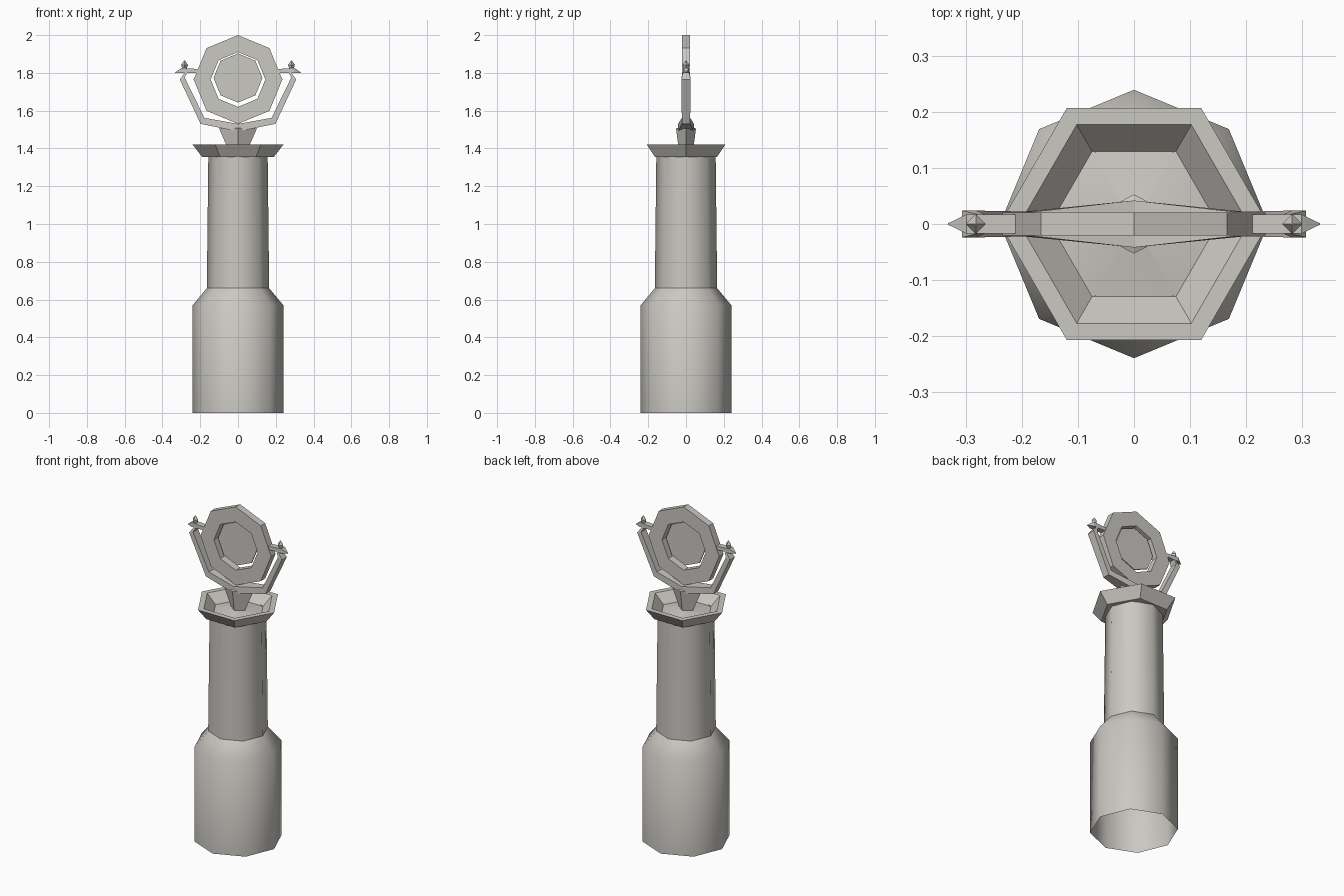
import bpy, math
from mathutils import Matrix

cube = bpy.data.objects.get("Cube")
if cube:
    bpy.data.objects.remove(cube)

stone = bpy.data.materials.new("pale_warm_grey")
stone.use_nodes = True
stone.diffuse_color = (0.60, 0.58, 0.54, 1)
stone.node_tree.nodes["Principled BSDF"].inputs["Base Color"].default_value = (0.60, 0.58, 0.54, 1)


def make(name, verts, faces, smooth=0):
    mesh = bpy.data.meshes.new(name)
    mesh.from_pydata(verts, [], faces)
    mesh.materials.append(stone)
    obj = bpy.data.objects.new(name, mesh)
    bpy.context.collection.objects.link(obj)
    bpy.ops.object.select_all(action='DESELECT')
    bpy.context.view_layer.objects.active = obj
    obj.select_set(True)
    bpy.ops.object.mode_set(mode='EDIT')
    bpy.ops.mesh.select_all(action='SELECT')
    bpy.ops.mesh.remove_doubles(threshold=0.0001)
    bpy.ops.mesh.normals_make_consistent(inside=False)
    bpy.ops.object.mode_set(mode='OBJECT')
    if smooth:
        bpy.ops.object.shade_smooth_by_angle(angle=math.radians(smooth))
    return obj


def loft(name, rings, closed=False, caps=False, smooth=0):
    """Skin a list of equal-length vertex rings."""
    n, verts, faces = len(rings[0]), [v for r in rings for v in r], []
    for i in range(len(rings) if closed else len(rings) - 1):
        a, b = i * n, (i + 1) % len(rings) * n
        faces += [(a + k, a + (k + 1) % n, b + (k + 1) % n, b + k) for k in range(n)]
    if caps:
        faces += [tuple(range(n))[::-1], tuple(range(len(verts) - n, len(verts)))]
    return make(name, verts, faces, smooth)


def ring(sides, r, z, squash=1):
    return [(r * math.cos(k * math.tau / sides), squash * r * math.sin(k * math.tau / sides), z)
            for k in range(sides)]


def lathe(name, sides, profile, **kw):
    return loft(name, [ring(sides, r, z) for r, z in profile], **kw)


# Pedestal: open octagonal base with shoulder, then the column
lathe("base", 8, [(0.24, 0), (0.24, 0.57), (0.165, 0.66)], smooth=50)
lathe("column", 8, [(0.165, 0.66), (0.157, 1.37)], smooth=50)

# Hexagonal dish with a thick rim and a low domed floor
lathe("dish", 6, [(0.15, 1.355), (0.19, 1.355), (0.24, 1.42), (0.205, 1.42), (0.15, 1.365)])
lathe("dish_floor", 6, [(0.15, 1.365), (0.0002, 1.39)], smooth=50)

# Diamond stem under the fork
loft("stem", [ring(4, 0.045, 1.38, 0.8), ring(4, 0.1, 1.505, 0.53), ring(4, 0.03, 1.52, 0.6)], caps=True)

# Fork: tapered bar swept through outer/inner stations (outer x, z, inner x, z, half depth)
half = [(0, 1.49, 0, 1.53, 0.042), (0.198, 1.53, 0.178, 1.562, 0.022),
        (0.308, 1.765, 0.282, 1.775, 0.024), (0.275, 1.81, 0.265, 1.81, 0.016)]
stations = [(-a, b, -c, d, e) for a, b, c, d, e in half[:0:-1]] + half
loft("fork", [[(a, -e, b), (a, e, b), (c, e, d), (c, -e, d)] for a, b, c, d, e in stations], caps=True)

# Octagonal frame and the loose disc inside it, standing upright
def upright(obj, z):
    obj.data.transform(Matrix.Translation((0, 0, z)) @ Matrix.Rotation(math.pi / 2, 4, 'X'))

upright(lathe("mirror_frame", 8, [(0.235, -0.021), (0.235, 0.021), (0.145, 0.021), (0.145, -0.021)],
              closed=True), 1.765)
upright(lathe("mirror_disc", 8, [(0.13, -0.004), (0.13, 0.004)], caps=True), 1.773)

# Pivot pins with pointed tips, and small finials, on both sides
for side, s in (("left", 1), ("right", -1)):
    loft("pivot_pin_" + side,
         [[(s * x, -w, z0), (s * x, w, z0), (s * x, w, z1), (s * x, -w, z1)]
          for x, w, z0, z1 in ((0.2, 0.017, 1.8, 1.82), (0.3, 0.017, 1.8, 1.826),
                               (0.333, 0.001, 1.8, 1.802))], caps=True)
    finial = loft("finial_" + side, [ring(4, 0.01, 1.815), ring(4, 0.018, 1.843), ring(4, 0.002, 1.865)],
                  caps=True)
    finial.data.transform(Matrix.Translation((s * 0.283, 0, 0)))
